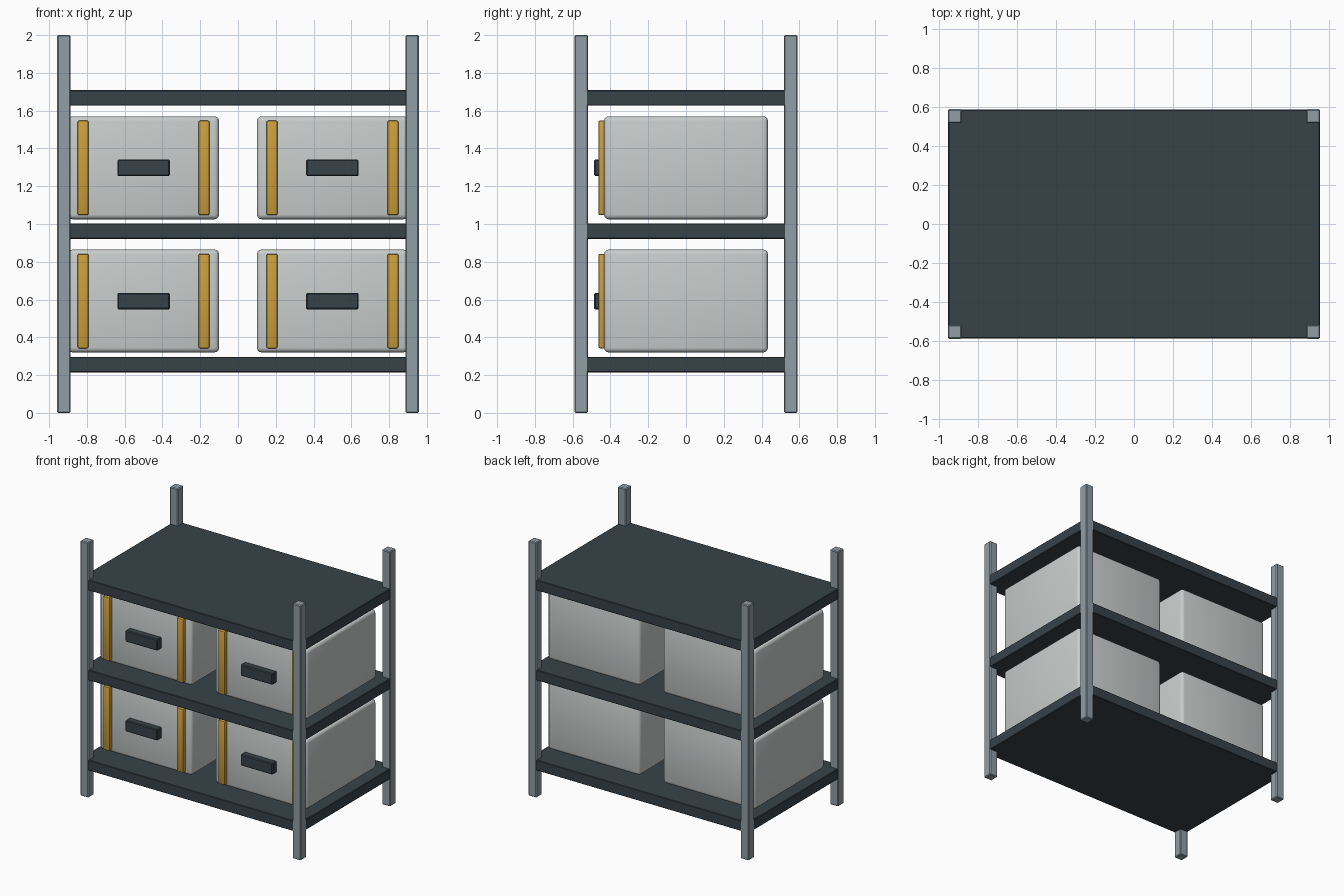
import bpy
from mathutils import Vector

if "Cube" in bpy.data.objects:
    bpy.data.objects.remove(bpy.data.objects["Cube"], do_unlink=True)


def material(name, srgb):
    # convert 0-255 display values to linear
    lin = [((c / 255 + 0.055) / 1.055) ** 2.4 for c in srgb]
    mat = bpy.data.materials.new(name)
    mat.use_nodes = True
    mat.diffuse_color = (*lin, 1)
    mat.node_tree.nodes["Principled BSDF"].inputs["Base Color"].default_value = (*lin, 1)
    return mat


steel = material("grey steel", (144, 157, 166))
slate = material("dark slate", (55, 66, 73))
plastic = material("pale grey plastic", (200, 205, 204))
amber = material("amber", (203, 158, 60))


def box(name, low, high, mat, bevel, segments=1):
    low, high = Vector(low), Vector(high)
    bpy.ops.mesh.primitive_cube_add(size=1, location=(low + high) / 2)
    ob = bpy.context.object
    ob.name = name
    ob.scale = high - low
    bpy.ops.object.transform_apply(location=False, rotation=False, scale=True)
    ob.data.materials.append(mat)
    mod = ob.modifiers.new("Rounded edges", "BEVEL")
    mod.width = bevel
    mod.segments = segments
    bpy.ops.object.modifier_apply(modifier=mod.name)
    if segments > 1:
        bpy.ops.object.shade_smooth_by_angle()
    return ob


WIDTH, DEPTH, POST = 0.957, 0.59, 0.071
SIDES = {"left": 1, "right": -1}

# Corner posts
for side, sx in SIDES.items():
    for end, sy in (("front", -1), ("back", 1)):
        x, y = sx * (WIDTH - POST / 2), sy * (DEPTH - POST / 2)
        h = POST / 2
        box(f"{end}_{side}_post", (x - h, y - h, 0), (x + h, y + h, 2), steel, 0.006)

# Shelf boards, a hair inside the posts' outer faces
for level, z in (("lower", 0.214), ("middle", 0.921), ("upper", 1.627)):
    box(f"{level}_shelf", (0.002 - WIDTH, 0.002 - DEPTH, z),
        (WIDTH - 0.002, DEPTH - 0.002, z + 0.082), slate, 0.004)

# Storage bins with two straps and a handle each
for level, z in (("lower", 0.32), ("upper", 1.025)):
    for side, sx in SIDES.items():
        x = sx * 0.5
        name = f"{level}_{side}_bin"
        box(name, (x - 0.4, -0.434, z), (x + 0.4, 0.434, z + 0.545), plastic, 0.025, 3)
        for strap_side, dx in (("left", 0.32), ("right", -0.32)):
            c = x + dx
            box(f"{name}_{strap_side}_strap", (c - 0.029, -0.464, z + 0.022),
                (c + 0.029, -0.42, z + 0.522), amber, 0.008, 2)
        box(f"{name}_handle", (x - 0.139, -0.486, z + 0.228),
            (x + 0.139, -0.42, z + 0.316), slate, 0.006)
